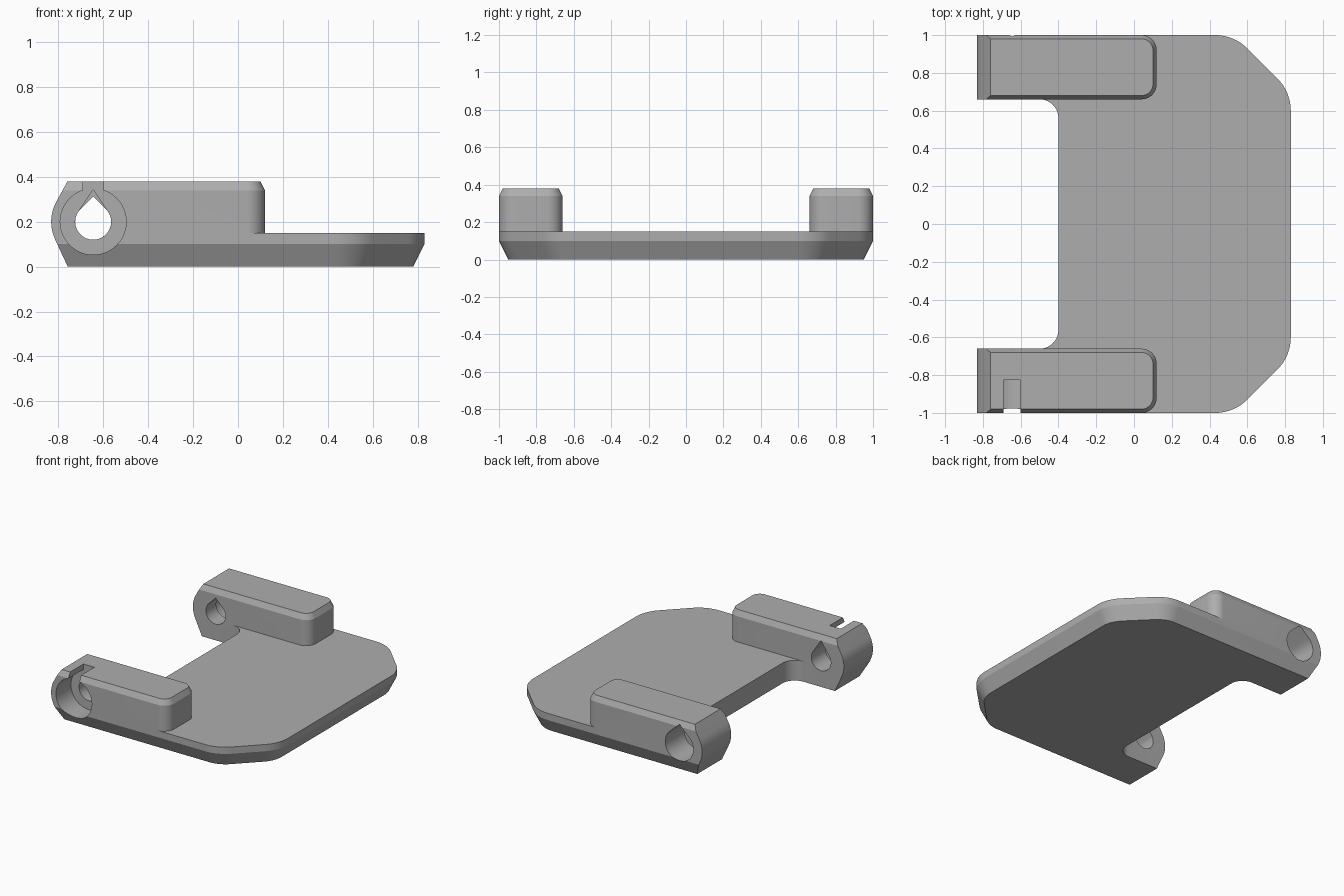
import bpy
import bmesh
from math import sin, cos, radians, atan2, acos, hypot, degrees

cube = bpy.data.objects.get("Cube")
if cube:
    bpy.data.objects.remove(cube, do_unlink=True)

gray = bpy.data.materials.new("light gray")
gray.use_nodes = True
gray.diffuse_color = (0.42, 0.42, 0.42, 1)
gray.node_tree.nodes["Principled BSDF"].inputs["Base Color"].default_value = gray.diffuse_color

PIN_X, PIN_Z = -0.645, 0.2      # hinge axis
ARM_IN, ARM_OUT = 0.66, 1.0     # arm extent in y


def arc(cx, cy, r, start, end, n=10):
    angles = [radians(start + (end - start) * i / n) for i in range(n + 1)]
    return [(cx + r * cos(a), cy + r * sin(a)) for a in angles]


def loft(name, rings):
    """Solid through closed rings of 3D points, all with equal counts."""
    bm = bmesh.new()
    loops = [[bm.verts.new(p) for p in ring] for ring in rings]
    n = len(loops[0])
    for a, b in zip(loops, loops[1:]):
        for i in range(n):
            j = (i + 1) % n
            bm.faces.new((a[i], a[j], b[j], b[i]))
    bm.faces.new(loops[0][::-1])
    bm.faces.new(loops[-1])
    bmesh.ops.recalc_face_normals(bm, faces=bm.faces)
    mesh = bpy.data.meshes.new(name)
    bm.to_mesh(mesh)
    bm.free()
    mesh.materials.append(gray)
    obj = bpy.data.objects.new(name, mesh)
    bpy.context.collection.objects.link(obj)
    return obj


def prism_z(name, outline, z0, z1):
    return loft(name, [[(x, y, z) for x, y in outline] for z in (z0, z1)])


def prism_y(name, outline, y0, y1):
    return loft(name, [[(x, y, z) for x, z in outline] for y in (y0, y1)])


def combine(target, tool, operation):
    mod = target.modifiers.new(operation.lower(), "BOOLEAN")
    mod.operation, mod.object, mod.solver = operation, tool, "EXACT"
    bpy.ops.object.select_all(action="DESELECT")
    bpy.context.view_layer.objects.active = target
    target.select_set(True)
    bpy.ops.object.modifier_apply(modifier=mod.name)
    bpy.data.objects.remove(tool, do_unlink=True)


def teardrop(r, tip):
    """Round hole with a pointed roof."""
    side = degrees(acos(r / tip))
    return arc(PIN_X, PIN_Z, r, 90 + side, 450 - side, 40) + [(PIN_X, PIN_Z + tip)]


# Base plate with a bevelled underside
def plate_outline(inset):
    r = 0.24 - inset
    half = arc(0.59, 0.6, r, 0, 45) + arc(0.43, 0.76, r, 45, 90) + [(-0.9, 1 - inset)]
    return half + [(x, -y) for x, y in reversed(half)]


body = loft("hinge_bracket", [[(x, y, z) for x, y in plate_outline(inset)]
                              for inset, z in ((0.05, 0), (0, 0.1), (0, 0.15))])

# Filleted gap between the two arms
fillet = arc(-0.5, 0.56, 0.1, 0, 90)
gap = fillet + [(-1, ARM_IN)]
combine(body, prism_z("gap_cutter", gap + [(x, -y) for x, y in reversed(gap)], -0.1, 0.3),
        "DIFFERENCE")


# Raised arm blocks with a rounded inner end and bevelled top
def block_ring(inset, z, side):
    r = 0.08 - inset
    pts = [(-0.9, ARM_IN + inset)]
    pts += arc(0.04, ARM_IN + 0.08, r, -90, 0) + arc(0.04, ARM_OUT - 0.08, r, 0, 90)
    pts += [(-0.9, ARM_OUT - inset)]
    return [(x, side * y, z) for x, y in pts]


for side in (-1, 1):
    block = loft("arm_block", [block_ring(i, z, side)
                               for i, z in ((0, 0.12), (0, 0.34), (0.02, 0.38))])
    combine(body, block, "UNION")

# Rounded nose at the hinge end
def tangent_angle(z, turn):
    dx, dz = -0.76 - PIN_X, z - PIN_Z
    return degrees(atan2(dz, dx)) % 360 + turn * degrees(acos(0.187 / hypot(dx, dz)))


nose = arc(PIN_X, PIN_Z, 0.187, tangent_angle(0.38, 1), tangent_angle(0, -1), 14)
nose += [(-0.735, -0.05), (1, -0.05), (1, 0.43), (-0.732, 0.43)]
combine(body, prism_y("nose_envelope", nose, -1.1, 1.1), "INTERSECT")

# Pin holes, outer recesses and the slot over the front recess
slot = [(PIN_X - 0.045, PIN_Z), (PIN_X + 0.045, PIN_Z),
        (PIN_X + 0.045, 0.5), (PIN_X - 0.045, 0.5)]
cuts = [
    ("front_pin_hole", teardrop(0.08, 0.143), -1.1, -0.6),
    ("back_pin_hole", teardrop(0.08, 0.113), 0.6, 1.1),
    ("front_recess", arc(PIN_X, PIN_Z, 0.147, 0, 352.5, 47), -1.1, -0.825),
    ("front_slot", slot, -1.1, -0.825),
    ("back_recess", teardrop(0.115, 0.155), 0.78, 1.1),
]
for name, outline, y0, y1 in cuts:
    combine(body, prism_y(name, outline, y0, y1), "DIFFERENCE")

bpy.ops.object.select_all(action="DESELECT")
body.select_set(True)
bpy.context.view_layer.objects.active = body
bpy.ops.object.shade_smooth_by_angle(angle=radians(20))
